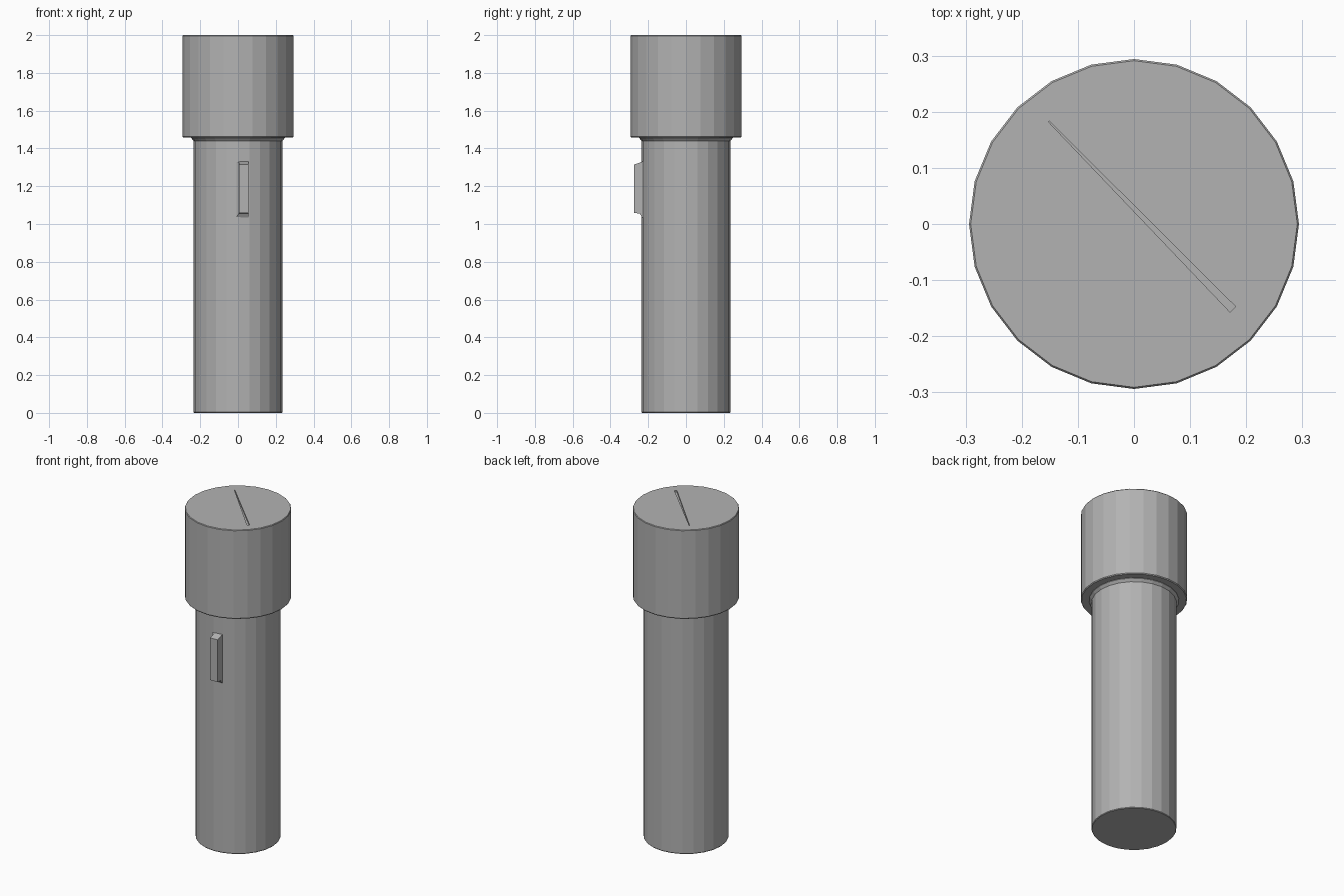
import bpy
import bmesh
import math
from mathutils import Vector

cube = bpy.data.objects.get("Cube")
if cube:
    bpy.data.objects.remove(cube, do_unlink=True)

SIDES = 24

grey = bpy.data.materials.new("plain grey")
grey.use_nodes = True
colour = (0.45, 0.45, 0.45, 1)
grey.diffuse_color = colour
grey.node_tree.nodes["Principled BSDF"].inputs["Base Color"].default_value = colour


def make_object(name, bm):
    bmesh.ops.recalc_face_normals(bm, faces=bm.faces)
    mesh = bpy.data.meshes.new(name)
    bm.to_mesh(mesh)
    bm.free()
    mesh.materials.append(grey)
    obj = bpy.data.objects.new(name, mesh)
    bpy.context.collection.objects.link(obj)
    return obj


def loft(name, rings):
    """Join equal-length rings of points into a capped solid."""
    bm = bmesh.new()
    loops = [[bm.verts.new(p) for p in ring] for ring in rings]
    for a, b in zip(loops, loops[1:]):
        for i in range(len(a)):
            j = (i + 1) % len(a)
            bm.faces.new((a[i], a[j], b[j], b[i]))
    bm.faces.new(loops[0])
    bm.faces.new(loops[-1])
    return make_object(name, bm)


def circle(radius, z):
    steps = [math.tau * i / SIDES for i in range(SIDES)]
    return [(radius * math.cos(a), radius * math.sin(a), z) for a in steps]


def upright_rect(x0, x1, z0, z1, y):
    return [(x0, y, z0), (x1, y, z0), (x1, y, z1), (x0, y, z1)]


# Long handle, flaring slightly where it meets the head
loft("handle", [circle(r, z) for r, z in
                ((0.232, 0), (0.235, 0.004), (0.235, 1.44), (0.248, 1.455), (0.248, 1.47))])

# Wide head
head = loft("head", [circle(r, z) for r, z in
                     ((0.29, 1.458), (0.294, 1.463), (0.294, 1.996), (0.291, 2))])

# Tapering diagonal groove cut into the head's flat top
start, end = Vector((-0.152, 0.183, 0)), Vector((0.176, -0.152, 0))
across = Vector((1, 1, 0)).normalized()
outline = [start - across * 0.001, end - across * 0.007,
           end + across * 0.007, start + across * 0.001]
cutter = loft("groove_cutter", [[p + Vector((0, 0, z)) for p in outline] for z in (1.99, 2.05)])
cutter.hide_render = True
groove = head.modifiers.new("groove", "BOOLEAN")
groove.operation = "DIFFERENCE"
groove.solver = "EXACT"
groove.object = cutter
bpy.context.view_layer.objects.active = head
bpy.ops.object.modifier_apply(modifier=groove.name)
bpy.data.objects.remove(cutter, do_unlink=True)

# Slide switch on the front, with a sloped foot
loft("switch", [upright_rect(-0.01, 0.055, 1.035, 1.33, -0.22),
                upright_rect(-0.01, 0.055, 1.035, 1.33, -0.233),
                upright_rect(0.005, 0.055, 1.056, 1.325, -0.245),
                upright_rect(0.005, 0.055, 1.058, 1.315, -0.275)])
